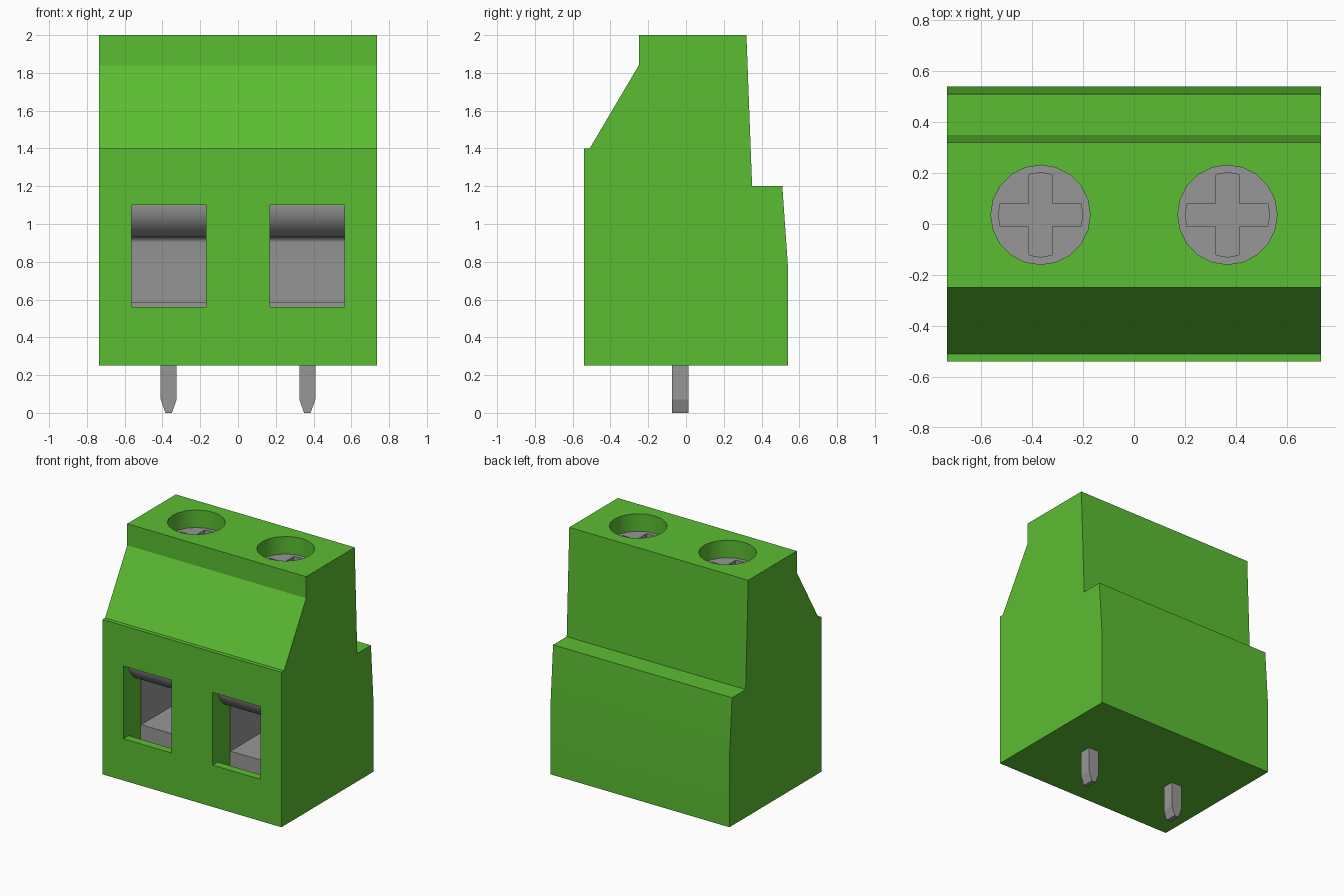
import bpy, bmesh, math
from mathutils import Vector

cube = bpy.data.objects.get("Cube")
if cube:
    bpy.data.objects.remove(cube, do_unlink=True)


def material(name, rgb):
    m = bpy.data.materials.new(name)
    m.use_nodes = True
    m.diffuse_color = (*rgb, 1)
    bsdf = m.node_tree.nodes["Principled BSDF"]
    bsdf.inputs["Base Color"].default_value = (*rgb, 1)
    bsdf.inputs["Roughness"].default_value = 0.6
    return m


GREEN = material("green plastic", (0.105, 0.51, 0.032))
GREY = material("grey metal", (0.31, 0.31, 0.31))


def prism(name, profile, axis, lo, hi, mat):
    """Extrude a 2D profile along an axis: x uses (y,z), y uses (x,z), z uses (x,y)."""
    place = {"x": lambda a, b, t: (t, a, b),
             "y": lambda a, b, t: (a, t, b),
             "z": lambda a, b, t: (a, b, t)}[axis]
    bm = bmesh.new()
    face = bm.faces.new([bm.verts.new(place(a, b, lo)) for a, b in profile])
    res = bmesh.ops.extrude_face_region(bm, geom=[face])
    verts = [g for g in res["geom"] if isinstance(g, bmesh.types.BMVert)]
    bmesh.ops.translate(bm, verts=verts, vec=Vector(place(0, 0, hi - lo)))
    bmesh.ops.recalc_face_normals(bm, faces=bm.faces)
    me = bpy.data.meshes.new(name)
    bm.to_mesh(me)
    bm.free()
    me.materials.append(mat)
    ob = bpy.data.objects.new(name, me)
    bpy.context.collection.objects.link(ob)
    return ob


def box(name, x, y, z, mat):
    return prism(name, [(x[0], z[0]), (x[1], z[0]), (x[1], z[1]), (x[0], z[1])],
                 "y", y[0], y[1], mat)


def arc(cx, cy, r, a0, a1, n):
    return [(cx + r * math.cos(math.radians(a0 + (a1 - a0) * i / n)),
             cy + r * math.sin(math.radians(a0 + (a1 - a0) * i / n))) for i in range(n + 1)]


def activate(ob):
    bpy.ops.object.select_all(action="DESELECT")
    ob.select_set(True)
    bpy.context.view_layer.objects.active = ob


def cut(target, cutter):
    cutter.hide_render = True
    mod = target.modifiers.new("cut", "BOOLEAN")
    mod.operation = "DIFFERENCE"
    mod.solver = "EXACT"
    mod.object = cutter
    activate(target)
    bpy.ops.object.modifier_apply(modifier=mod.name)
    bpy.data.objects.remove(cutter, do_unlink=True)


def smooth(ob):
    activate(ob)
    bpy.ops.object.shade_smooth_by_angle(angle=math.radians(30))


# Housing: stepped side profile extruded across the width
housing = prism("housing", [
    (-0.54, 0.25), (-0.54, 1.4), (-0.51, 1.4), (-0.25, 1.84), (-0.25, 2.0),
    (0.32, 2.0), (0.35, 1.2), (0.51, 1.2), (0.54, 0.77), (0.54, 0.25)],
    "x", -0.735, 0.735, GREEN)

PITCH, SCREW_Y, SCREW_R, SCREW_Z = 0.367, 0.036, 0.195, 1.87
HALF = 0.197          # half width of a wire opening
BACK = 0.22           # rear end of the wire cavity

for side, cx in (("right", -PITCH), ("left", PITCH)):
    # Wire opening, wider cavity behind it, and the round screw well
    cut(housing, box("opening_cutter", (cx - HALF, cx + HALF), (-0.6, -0.4), (0.56, 1.10), GREEN))
    cut(housing, box("cavity_cutter", (cx - HALF - 0.005, cx + HALF + 0.005),
                     (-0.48, BACK), (0.42, 1.14), GREEN))
    cut(housing, prism("well_cutter", arc(cx, SCREW_Y, SCREW_R, 0, 342, 19),
                       "z", SCREW_Z - 0.2, 2.1, GREEN))

    # Screw head with a cross-shaped recess
    screw = prism("screw_" + side, arc(cx, SCREW_Y, SCREW_R, 0, 342, 19),
                  "z", SCREW_Z - 0.21, SCREW_Z, GREY)
    arm = [(0.045, 0.045), (0.158, 0.045), (0.166, 0.0), (0.158, -0.045)]
    cross = []
    for k in range(4):
        c, s = round(math.cos(-k * math.pi / 2)), round(math.sin(-k * math.pi / 2))
        cross += [(cx + a * c - b * s, SCREW_Y + a * s + b * c) for a, b in arm]
    cut(screw, prism("cross_cutter", cross, "z", SCREW_Z - 0.08, SCREW_Z + 0.1, GREY))
    smooth(screw)

    # Clamp: rounded lip on top, flat underside, back wall
    lip = ([(BACK, 1.14), (-0.475, 1.14)] + arc(-0.305, 1.10, 0.17, 180, 270, 12)
           + arc(0.07, 0.90, 0.03, 90, 0, 5) + [(0.10, 0.42), (BACK, 0.42)])
    smooth(prism("clamp_" + side, lip, "x", cx - HALF - 0.003, cx + HALF + 0.003, GREY))

    # Cage floor and thin side walls
    box("cage_floor_" + side, (cx - HALF, cx + HALF), (-0.33, 0.15), (0.42, 0.584), GREY)
    for s in (-1, 1):
        x0, x1 = sorted((cx + s * HALF, cx + s * (HALF + 0.004)))
        box("cage_wall_%s_%s" % (side, "inner" if s * cx < 0 else "outer"),
            (x0, x1), (-0.33, 0.15), (0.42, 1.0), GREY)

    # Solder pin with a tapered tip
    prism("pin_" + side, [
        (cx - 0.042, 0.30), (cx - 0.042, 0.07), (cx - 0.017, 0.0),
        (cx + 0.017, 0.0), (cx + 0.042, 0.07), (cx + 0.042, 0.30)],
        "y", -0.073, 0.013, GREY)

smooth(housing)
